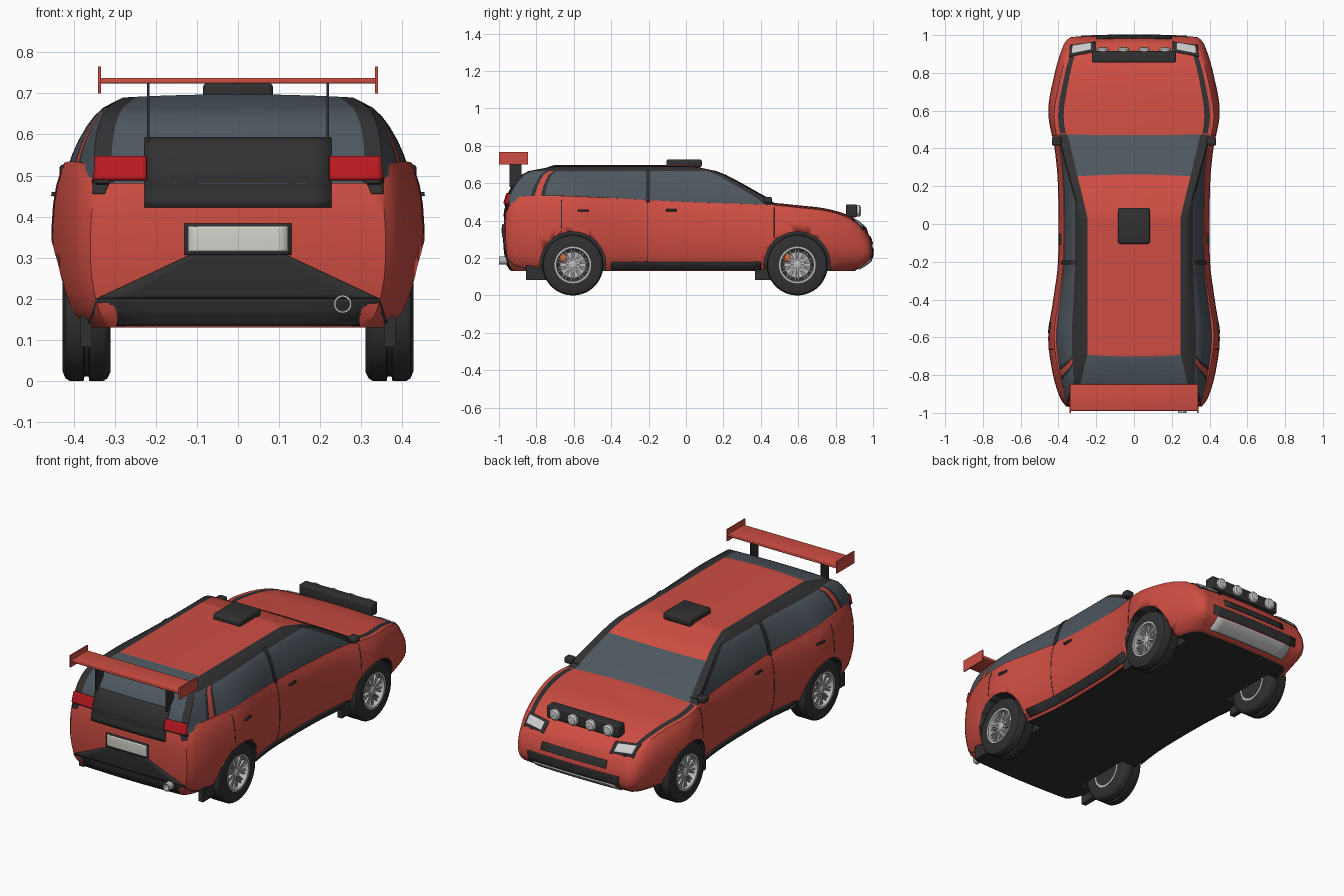
import bpy, bmesh, math
from mathutils import Vector, Matrix
from mathutils.bvhtree import BVHTree

if "Cube" in bpy.data.objects:
    bpy.data.objects.remove(bpy.data.objects["Cube"])

def material(name, c):
    m = bpy.data.materials.new(name)
    m.diffuse_color = (*c, 1)
    m.use_nodes = True
    m.node_tree.nodes["Principled BSDF"].inputs["Base Color"].default_value = m.diffuse_color
    return m

RED = material("red_paint", (0.62, 0.075, 0.055))
DARK = material("dark_trim", (0.03, 0.03, 0.032))
GLASS = material("tinted_glass", (0.075, 0.095, 0.115))
SILVER = material("silver", (0.5, 0.5, 0.5))
WHITE = material("lamp_white", (0.8, 0.8, 0.82))
PLATE = material("plate_cream", (0.66, 0.65, 0.6))
LAMP = material("tail_red", (0.5, 0.01, 0.015))
ORANGE = material("caliper_orange", (0.75, 0.15, 0.05))
MATS = [RED, DARK, GLASS]

def finish(name, bm, mats, angle=35):
    bmesh.ops.recalc_face_normals(bm, faces=bm.faces)
    me = bpy.data.meshes.new(name)
    bm.to_mesh(me)
    bm.free()
    for m in mats:
        me.materials.append(m)
    me.shade_smooth()
    me.set_sharp_from_angle(angle=math.radians(angle))
    ob = bpy.data.objects.new(name, me)
    bpy.context.collection.objects.link(ob)
    return ob

def curve(pts):
    """Smooth Hermite interpolation through (t, value) points."""
    def slope(i):
        a, b = pts[max(i - 1, 0)], pts[min(i + 1, len(pts) - 1)]
        return (b[1] - a[1]) / (b[0] - a[0])
    def f(t):
        t = min(max(t, pts[0][0]), pts[-1][0])
        i = max(k for k in range(len(pts) - 1) if pts[k][0] <= t)
        (a, p), (b, q) = pts[i], pts[i + 1]
        h, u = b - a, (t - a) / (b - a)
        return (p * (1 + 2 * u) * (1 - u) ** 2 + q * u * u * (3 - 2 * u)
                + h * slope(i) * u * (1 - u) ** 2 - h * slope(i + 1) * u * u * (1 - u))
    return f

def lerp(a, b, t):
    return a + (b - a) * t

U = [-1, -.95, -.88, -.7, -.45, -.2, 0, .2, .45, .7, .88, .95, 1]
C = len(U) - 1
trees = []

def shell(name, K, S, P, paint):
    """Closed box-like shell: K levels up, S stations along, U columns across."""
    bm, cache, N = bmesh.new(), {}, len(S) - 1
    def v(k, i, j):
        if (k, i, j) not in cache:
            cache[k, i, j] = bm.verts.new(P(k, S[i], U[j]))
        return cache[k, i, j]
    def face(keys, region):
        f = bm.faces.new([v(*q) for q in keys])
        f.material_index = paint(region, sum(q[0] for q in keys) / 4,
                                 sum(S[q[1]] for q in keys) / 4, abs(sum(U[q[2]] for q in keys)) / 4)
    ring = ([(i, C) for i in range(N)] + [(N, j) for j in range(C, 0, -1)]
            + [(i, 0) for i in range(N, 0, -1)] + [(0, j) for j in range(C)])
    for k in range(K - 1):
        for a, b in zip(ring, ring[1:] + ring[:1]):
            reg = "end" if a[0] == b[0] else "side"
            face([(k, *a), (k, *b), (k + 1, *b), (k + 1, *a)], reg)
    for k, reg in ((0, "bottom"), (K - 1, "top")):
        for i in range(N):
            for j in range(C):
                face([(k, i, j), (k, i + 1, j), (k, i + 1, j + 1), (k, i, j + 1)], reg)
    bm.normal_update()
    trees.append(BVHTree.FromBMesh(bm))
    return finish(name, bm, MATS, 40)

# Lower body
width = curve([(-.97, .36), (-.93, .39), (-.8, .43), (-.6, .455), (-.4, .428), (-.2, .403), (.2, .403),
               (.4, .42), (.6, .455), (.8, .422), (.93, .385), (.98, .36), (1, .335)])
top = curve([(-.96, .5), (-.9, .527), (-.67, .533), (0, .5), (.45, .484), (.6, .47), (.75, .452),
             (.88, .41), (.96, .345), (1, .31)])
bulge = curve([(0, .86), (.1, .935), (.3, .985), (.5, 1), (.75, .99), (.9, .965), (1, .93)])
nose = curve([(0, .89), (.12, .94), (.3, .98), (.6, .99), (.85, .98), (1, .955)])
tail = curve([(0, -.925), (.12, -.95), (.5, -.965), (.85, -.96), (1, -.945)])
F = [0, .04, .1, .2, .32, .45, .6, .75, .86, .94, 1]

def body_point(k, s, u):
    f = F[k]
    y = lerp(tail(f), nose(f), s)
    z = lerp(.13, top(y), f) + (.012 * (1 - u * u) if k == len(F) - 1 else 0)
    return (u * width(lerp(-.97, 1, s)) * bulge(f), y + .01 * (1 - u * u) * (2 * s - 1) ** 9, z)

def body_paint(region, k, s, u):
    return int(region == "bottom" or (region == "top" and .88 < u < .95 and s > .74))

S = sorted({i / 44 for i in range(45)} | {.006, .012, .985, .993})
body = shell("lower_body", len(F), S, body_point, body_paint)

# Cabin with windows and roof
Z = [.48, .53, .55, .585, .62, .645, .665, .682, .69]
lean = curve([(.48, 0), (.55, .13), (.62, .38), (.665, .66), (.69, 1)])
screen = curve([(.48, .505), (.55, .375), (.62, .25), (.665, .15), (.69, .03)])
hatch = curve([(.48, -.958), (.55, -.935), (.62, -.89), (.665, -.83), (.69, -.69)])

def cabin_point(k, s, u):
    y = lerp(hatch(Z[k]), screen(Z[k]), s)
    z = top(y) - .02 if k == 0 else Z[k] + (.008 * (1 - u * u) if k == len(Z) - 1 else 0)
    x = lerp(width(y) * .93, .28, lean(Z[k]))
    return (u * x, y + .012 * (1 - u * u) * (2 * s - 1) ** 9, z)

def cabin_paint(region, k, s, u):
    if region == "top":
        return int(u > .88)
    if region == "side":
        if k > 6 or s > .965 or .085 < s < .1 or .125 < s < .14:
            return 1
        return 0 if .1 < s < .125 else 2
    if region == "end":
        return 1 if u > .88 else 0 if s > .5 and k > 4 else 2
    return 1

S2 = sorted({i / 40 for i in range(41)} | {.085, .14, .965, .985})
shell("cabin", len(Z), S2, cabin_point, cabin_paint)

# Wheel arch cutouts
WHEELS = [(sx, y) for sx in (-1, 1) for y in (-.605, .595)]
bm = bmesh.new()
for sx, y in WHEELS:
    bmesh.ops.create_cone(bm, cap_ends=True, segments=48, radius1=.176, radius2=.176, depth=.34,
                          matrix=Matrix.Translation((sx * .45, y, .165)) @ Matrix.Rotation(math.pi / 2, 4, 'Y'))
cutter = finish("arch_cutter", bm, [DARK])
cutter.hide_render = True
cutter.display_type = 'WIRE'
mod = body.modifiers.new("arches", 'BOOLEAN')
mod.operation, mod.object, mod.solver = 'DIFFERENCE', cutter, 'EXACT'
mod.material_mode = 'TRANSFER'

def patch(name, quad, axis, sign, mat, thick=.008, n=10):
    """Panel laid on the body, projected along an axis from four 2D corners."""
    bm, ax = bmesh.new(), "xyz".index(axis)
    d = Vector([sign if i == ax else 0 for i in range(3)])
    grid = []
    for i in range(n + 1):
        for j in range(n + 1):
            a, b, c, e = (Vector(q) for q in quad)
            p = a.lerp(b, i / n).lerp(e.lerp(c, i / n), j / n)
            o = Vector((*p[:ax], 0, *p[ax:])) + d * 2
            hits = [h[0] for h in (t.ray_cast(o, -d) for t in trees) if h[0]]
            if not hits:
                near = trees[0].find_nearest(o - d * 1.1)[0]
                hits = [Vector([near[q] if q == ax else o[q] for q in range(3)])]
            grid.append(bm.verts.new(max(hits, key=lambda h: h.dot(d))))
    m = n + 1
    for i in range(n):
        for j in range(n):
            bm.faces.new([grid[i * m + j], grid[i * m + m + j], grid[i * m + m + j + 1], grid[i * m + j + 1]])
    ob = finish(name, bm, [mat])
    ob.modifiers.new("thickness", 'SOLIDIFY').thickness = thick
    ob.modifiers[0].offset = 0

def rect(a0, a1, b0, b1):
    return [(a0, b0), (a1, b0), (a1, b1), (a0, b1)]

def box(name, x, y, z, mat, bevel=0):
    bm = bmesh.new()
    lo, hi = zip(x, y, z)
    bmesh.ops.create_cube(bm, size=1)
    for v in bm.verts:
        v.co = [lerp(lo[i], hi[i], v.co[i] + .5) for i in range(3)]
    if bevel:
        bmesh.ops.bevel(bm, geom=bm.edges[:], offset=bevel, segments=3, affect='EDGES', profile=.5)
    return finish(name, bm, [mat])

def lathe(name, prof, loc, axis, mat, n=48):
    """Spin a closed (offset, radius) profile about an axis."""
    bm, rows = bmesh.new(), []
    for i in range(n):
        c, s = math.cos(2 * math.pi * i / n), math.sin(2 * math.pi * i / n)
        rows.append([bm.verts.new(Vector(loc) + Vector((a, r * c, r * s) if axis == 'x' else (r * c, a, r * s)))
                     for a, r in prof])
    for i in range(n):
        p, q = rows[i], rows[(i + 1) % n]
        for j in range(len(prof)):
            k = (j + 1) % len(prof)
            bm.faces.new([p[j], p[k], q[k], q[j]])
    return finish(name, bm, [mat])

# Rear panels
patch("rear_bumper_low", [(-.365, .137), (.365, .137), (.345, .2), (-.345, .2)], 'y', -1, DARK)
patch("rear_bumper_slope", [(-.345, .2), (.345, .2), (.11, .31), (-.11, .31)], 'y', -1, DARK)
patch("tailgate_panel", rect(-.228, .228, .422, .59), 'y', -1, DARK)
patch("plate_frame", rect(-.13, .13, .307, .383), 'y', -1, DARK, .014)
patch("plate", rect(-.12, .12, .315, .376), 'y', -1, PLATE, .02)

# Front panels
patch("upper_grille", rect(-.2, .2, .275, .315), 'y', 1, DARK)
patch("lower_intake", rect(-.28, .28, .2, .25), 'y', 1, DARK)
patch("front_skid", rect(-.25, .25, .145, .195), 'y', 1, SILVER, .012)

# Side panels and lamps
for sx in (-1, 1):
    m = lambda q: [(sx * a, b) for a, b in q]
    patch("tail_lamp", m(rect(.222, .348, .488, .542)), 'y', -1, LAMP, .03)
    patch("tail_pillar_trim", m([(.325, .455), (.352, .455), (.352, .49), (.31, .49)]), 'y', -1, DARK)
    patch("headlamp_surround", m([(.205, .912), (.345, .885), (.338, .945), (.205, .963)]), 'z', 1, DARK)
    patch("headlamp", m([(.225, .92), (.33, .9), (.325, .938), (.225, .955)]), 'z', 1, WHITE, .018)
    patch("sill", rect(-.4, .4, .142, .18), 'x', sx, DARK, .02)
    patch("centre_pillar", rect(-.215, -.193, .5, .672), 'x', sx, DARK)
    for y, z0, z1 in ((.47, .31, .47), (-.205, .18, .5), (-.665, .36, .51)):
        patch("door_seam", rect(y - .002, y + .002, z0, z1), 'x', sx, DARK, .003)
    for y in (-.08, -.55):
        patch("door_handle", rect(y - .028, y + .028, .449, .459), 'x', sx, DARK, .018, 4)
    xs = lambda a, b: sorted((sx * a, sx * b))
    box("mirror", xs(.385, .435), (.415, .46), (.492, .527), DARK, .01)
    box("mirror_arm", xs(.34, .395), (.43, .45), (.49, .505), DARK)
    box("wing_end_plate", xs(.334, .341), (-1, -.845), (.7, .766), RED)
    box("wing_strut", xs(.215, .222), (-.945, -.88), (.58, .728), DARK)
    for y0 in (-.855, .37):
        box("mud_flap", xs(.355, .383), (y0, y0 + .11), (.083, .16), DARK)

# Wing, roof vent, lamp bar, exhaust
box("wing_blade", (-.336, .336), (-.99, -.848), (.724, .738), RED, .004)
box("roof_vent", (-.085, .085), (-.105, .085), (.685, .727), DARK, .012)
box("lamp_bar", (-.222, .222), (.855, .915), (.418, .487), DARK, .008)
for x in (-.165, -.055, .055, .165):
    lathe("spot_lamp", [(.9, .001), (.9, .031), (.927, .031), (.935, .022), (.937, .001)], (x, 0, .452), 'y', WHITE, 24)
lathe("exhaust", [(-.9, .022), (-1, .022), (-1, .017), (-.93, .017), (-.93, .001), (-.9, .001)],
      (.255, 0, .187), 'y', SILVER, 24)

# Wheels
for sx, y in WHEELS:
    c = (0, y, .163)
    m = lambda prof: [(sx * a, r) for a, r in prof]
    lathe("tyre", m([(.313, .095), (.31, .14), (.318, .157), (.328, .163), (.362, .163), (.364, .152), (.374, .152),
                     (.376, .163), (.41, .163), (.42, .157), (.427, .14), (.424, .095)]), c, 'x', DARK)
    lathe("rim", m([(.315, .098), (.427, .098), (.427, .088), (.4, .083), (.315, .083)]), c, 'x', SILVER)
    lathe("hub", m([(.34, .001), (.34, .022), (.415, .022), (.42, .014), (.42, .001)]), c, 'x', SILVER, 24)
    lathe("brake_disc", m([(.35, .001), (.35, .07), (.365, .07), (.365, .001)]), c, 'x', SILVER)
    lathe("wheel_back", m([(.318, .001), (.318, .09), (.33, .09), (.33, .001)]), c, 'x', DARK)
    box("brake_caliper", sorted((sx * .345, sx * .385)), (y - .07, y - .035), (.18, .222), ORANGE, .004)
    bm = bmesh.new()
    for i in range(20):
        a = 2 * math.pi * (i // 2) / 10 + (.11 if i % 2 else -.11)
        bmesh.ops.create_cube(bm, size=1, matrix=Matrix.Translation((sx * .405, y, .163)) @ Matrix.Rotation(a, 4, 'X')
                              @ Matrix.Translation((0, 0, .052)) @ Matrix.Diagonal((.016, .007, .074, 1)))
    finish("spokes", bm, [SILVER])
